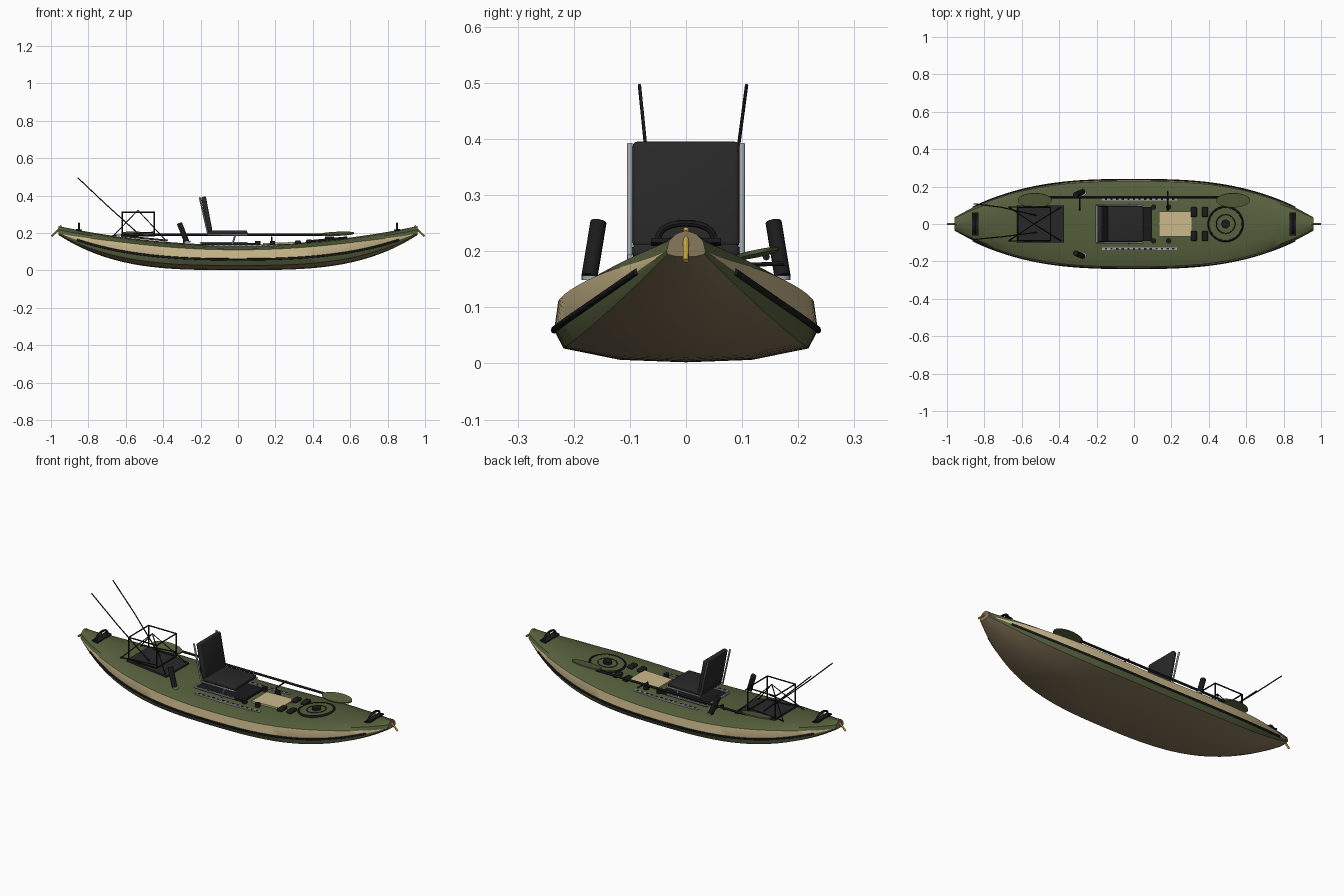
import bpy, bmesh, math
from mathutils import Vector

if "Cube" in bpy.data.objects:
    bpy.data.objects.remove(bpy.data.objects["Cube"])


def material(name, rgb):
    m = bpy.data.materials.new(name)
    m.diffuse_color = (*rgb, 1)
    m.use_nodes = True
    m.node_tree.nodes["Principled BSDF"].inputs["Base Color"].default_value = m.diffuse_color
    return m


GREEN = material("olive green", (0.092, 0.117, 0.046))
TAN = material("sand tan", (0.60, 0.485, 0.26))
BROWN = material("hull brown", (0.25, 0.188, 0.105))
BLACK = material("black", (0.011, 0.011, 0.012))
FABRIC = material("charcoal fabric", (0.021, 0.021, 0.022))
GREY = material("aluminium grey", (0.36, 0.39, 0.42))
GOLD = material("gold", (0.58, 0.38, 0.05))
L, CROWN = 0.96, 0.027


# hull lines as functions of x
def beam(x):
    return 0.035 + 0.2 * (1 - abs(x / L) ** 2.8)


def sheer(x):
    return 0.11 + 0.1 * abs(x / L) ** 2


def keel(x):
    return 0.002 + 0.188 * abs(x / L) ** 3.3


def deck(x, y=0):
    return sheer(x) + CROWN * (1 - min(1, abs(y) / beam(x)) ** 2)


def smooth(o, angle=35):
    bpy.ops.object.select_all(action='DESELECT')
    o.select_set(True)
    bpy.context.view_layer.objects.active = o
    bpy.ops.object.shade_smooth_by_angle(angle=math.radians(angle))
    return o


def mesh_object(name, bm, mats):
    bmesh.ops.recalc_face_normals(bm, faces=bm.faces)
    me = bpy.data.meshes.new(name)
    bm.to_mesh(me)
    bm.free()
    for m in mats:
        me.materials.append(m)
    o = bpy.data.objects.new(name, me)
    bpy.context.collection.objects.link(o)
    return o


def box(name, loc, size, mat, tilt=0, bevel=0.0):
    bm = bmesh.new()
    bmesh.ops.create_cube(bm, size=1)
    bmesh.ops.scale(bm, vec=size, verts=bm.verts)
    if bevel:
        bmesh.ops.bevel(bm, geom=bm.edges[:], offset=bevel, segments=3,
                        profile=0.5, affect='EDGES')
    o = mesh_object(name, bm, [mat])
    o.location, o.rotation_euler = loc, (0, tilt, 0)
    return smooth(o) if bevel else o


def tube(name, pts, r, mat, cyclic=False, res=2):
    c = bpy.data.curves.new(name, 'CURVE')
    c.dimensions, c.bevel_depth, c.bevel_resolution = '3D', r, res
    c.use_fill_caps = True
    s = c.splines.new('POLY')
    s.points.add(len(pts) - 1)
    for p, q in zip(s.points, pts):
        p.co = (*q, 1)
    s.use_cyclic_u = cyclic
    c.materials.append(mat)
    o = bpy.data.objects.new(name, c)
    bpy.context.collection.objects.link(o)
    bpy.ops.object.select_all(action='DESELECT')
    o.select_set(True)
    bpy.context.view_layer.objects.active = o
    bpy.ops.object.convert(target='MESH')
    return smooth(bpy.context.object, 45)


def disc(name, loc, r, h, mat, sides=32, tilt=0):
    bpy.ops.mesh.primitive_cylinder_add(vertices=sides, radius=r, depth=h,
                                        location=loc, rotation=(0, tilt, 0))
    o = bpy.context.object
    o.name = name
    o.data.materials.append(mat)
    return smooth(o)


def ring(name, x, z, r, thick, mat, slope):
    turn = [a * math.pi / 16 for a in range(32)]
    pts = [(x + r * math.cos(a), r * math.sin(a), z + slope * r * math.cos(a)) for a in turn]
    return tube(name, pts, thick, mat, True)


# hull: lofted sections, coloured by panel; the tan band tapers to the ends
PANEL = [1, 1, 0, 2, 0, 0, 0]
bm = bmesh.new()
rings = []
for i in range(57):
    x = L * math.sin(math.pi * (i / 56 - 0.5))
    b, k, s = beam(x), keel(x), sheer(x)
    top = 1 - 0.44 * abs(x / L) ** 9
    side = [(0, 0), (0.5, 0.04), (0.93, 0.23), (1.0, 0.53), (0.97, top)]
    half = [(f * b, k + t * (s - k)) for f, t in side]
    half += [(f * b, s + CROWN * c) for f, c in [(0.87, 0.3), (0.5, 0.78), (0, 1)]]
    loop = half + [(-y, z) for y, z in half[-2:0:-1]]
    rings.append([bm.verts.new((x, y, z)) for y, z in loop])
n = len(rings[0])
for r0, r1 in zip(rings, rings[1:]):
    for j in range(n):
        f = bm.faces.new((r0[j], r1[j], r1[(j + 1) % n], r0[(j + 1) % n]))
        f.material_index = PANEL[j if j < 7 else n - 1 - j]
for end in (rings[0], rings[-1]):
    bm.faces.new(end).material_index = 1
smooth(mesh_object("hull", bm, [GREEN, BROWN, TAN]), 30)

# rub strips along the widest line
for s in (1, -1):
    pts = []
    for i in range(41):
        x = -0.86 + 1.72 * i / 40
        pts.append((x, s * beam(x), keel(x) + 0.53 * (sheer(x) - keel(x))))
    tube("rub_strip", pts, 0.006, BLACK)

# bow and stern: toggle and carry handle
for s in (1, -1):
    tube("toggle", [(s * 0.945, 0, 0.24), (s * 0.963, 0, 0.214), (s * 0.997, 0, 0.183)], 0.005, GOLD)
    x = s * 0.85
    box("handle_plate", (x, 0, deck(x) + 0.001), (0.034, 0.125, 0.008), BLACK, -s * 0.17)
    arch = [(x, 0.05 * math.cos(a * math.pi / 12), 0.212 + 0.038 * math.sin(a * math.pi / 12) ** 0.6)
            for a in range(13)]
    tube("carry_handle", arch, 0.006, BLACK)

# seat: cushion, backrest, frame and legs
box("seat_cushion", (-0.055, 0, 0.201), (0.21, 0.19, 0.024), FABRIC, 0, 0.008)
back_tilt = -0.19
box("seat_back", (-0.167, 0, 0.301), (0.026, 0.19, 0.19), FABRIC, back_tilt, 0.008)
for s in (1, -1):
    y = s * 0.1
    tube("seat_frame", [(0.05, y, 0.19), (-0.16, y, 0.19), (-0.205, y, 0.392)], 0.005, GREY)
    tube("seat_leg", [(-0.015, y, 0.19), (-0.03, s * 0.102, 0.138)], 0.005, GREY)
    tube("seat_base_rail", [(-0.2, y, 0.148), (0.05, y, 0.148)], 0.005, GREY)
    # slotted gear track
    box("gear_track", (0.03, s * 0.132, 0.131), (0.4, 0.014, 0.012), GREY)
    for i in range(13):
        box("track_slot", (-0.15 + 0.03 * i, s * 0.132, 0.1375), (0.012, 0.007, 0.002), BLACK)
    # knobs and foot pads
    for x in (0.105, 0.185):
        disc("deck_knob", (x, s * 0.09, 0.147), 0.014, 0.02, BLACK, 20)
    for x in (0.32, 0.38):
        box("foot_pad", (x, s * 0.064, deck(x, 0.064) + 0.006), (0.032, 0.055, 0.018), BLACK, -0.07, 0.007)
tube("seat_cross_bar", [(-0.2, -0.1, 0.148), (-0.2, 0.1, 0.148)], 0.005, GREY)
box("seat_base", (-0.05, 0, 0.142), (0.29, 0.18, 0.012), BLACK)

# floor pad
box("floor_pad", (0.22, 0, 0.145), (0.175, 0.135, 0.009), TAN, -0.03)

# round hatch
hz = deck(0.49)
disc("hatch_lid", (0.49, 0, hz), 0.09, 0.014, GREEN, 40, -0.1)
ring("hatch_ring", 0.49, hz + 0.004, 0.091, 0.006, BLACK, 0.1)
ring("hatch_inner_ring", 0.49, hz + 0.006, 0.05, 0.003, BLACK, 0.1)
disc("hatch_knob", (0.49, 0, hz + 0.01), 0.024, 0.018, BLACK, 24)

# paddle: shaft and two blades
tube("paddle_shaft", [(-0.46, 0.143, 0.19), (0.46, 0.143, 0.19)], 0.0065, BLACK)
for s in (1, -1):
    o = disc("paddle_blade", (s * 0.53, 0.127, 0.196), 1, 1, GREEN, 32)
    o.scale, o.rotation_euler = (0.09, 0.039, 0.007), (0.2, -s * 0.04, 0)
for x in (-0.29, 0.18):
    tube("paddle_clip", [(x, 0.075, deck(x, 0.075)), (x, 0.085, 0.175), (x, 0.175, 0.178)], 0.004, BLACK)

# rod holders
for s in (1, -1):
    lo, hi = Vector((-0.275, s * 0.172, 0.155)), Vector((-0.313, s * 0.156, 0.252))
    tube("rod_holder", [lo, hi], 0.0145, BLACK, res=4)
    disc("rod_holder_flange", (-0.272, s * 0.168, 0.153), 0.018, 0.008, GREY, 20)

# cargo mat and crate made of bars
box("cargo_mat", (-0.5, 0, 0.172), (0.25, 0.2, 0.01), FABRIC, 0.1)
X0, X1, Y, Z0, Z1 = -0.62, -0.447, 0.088, 0.185, 0.312
for z in (Z0, Z1):
    tube("crate_rim", [(X0, -Y, z), (X1, -Y, z), (X1, Y, z), (X0, Y, z)], 0.004, BLACK, True)
for x in (X0, X1):
    for s in (1, -1):
        tube("crate_post", [(x, s * Y, Z0), (x, s * Y, Z1)], 0.004, BLACK)

# cargo cords and fishing rods
for s in (1, -1):
    tube("cargo_cord", [(-0.67, s * 0.09, 0.182), (-0.535, 0, 0.322), (-0.39, -s * 0.09, 0.165)], 0.003, BLACK)
    tube("deck_cord", [(-0.67, s * 0.09, 0.187), (-0.45, s * 0.095, 0.205)], 0.003, BLACK)
    tip = 0.108 if s > 0 else -0.083
    tube("fishing_rod", [(-0.857, tip, 0.496), (-0.71, tip * 0.83, 0.357), (-0.52, s * 0.045, 0.185)], 0.003, BLACK)
